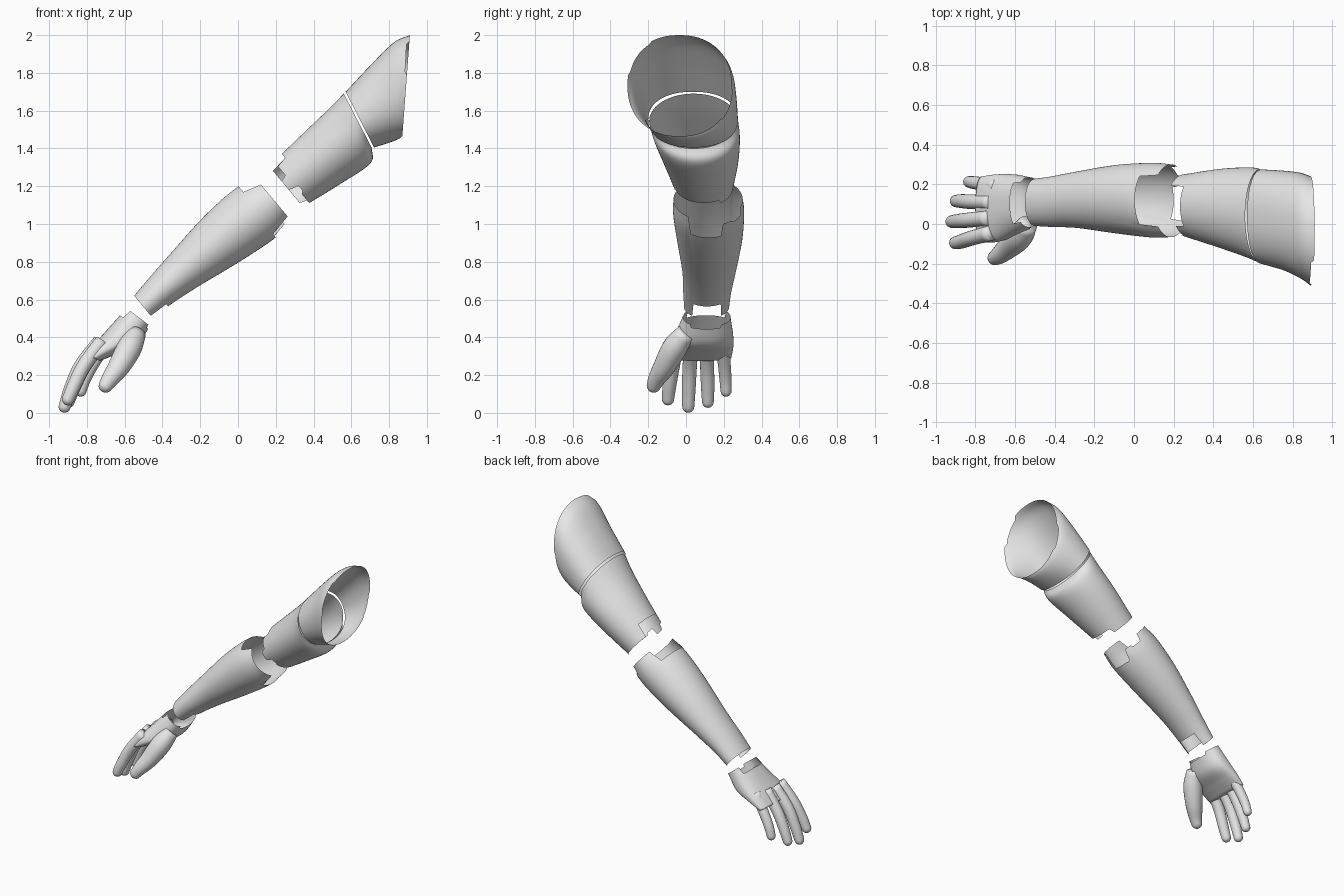
import bpy, bmesh, math
from mathutils import Vector

cube = bpy.data.objects.get("Cube")
if cube:
    bpy.data.objects.remove(cube, do_unlink=True)

grey = bpy.data.materials.new("plain grey")
grey.use_nodes = True
grey.diffuse_color = (0.8, 0.8, 0.8, 1)
grey.node_tree.nodes["Principled BSDF"].inputs["Base Color"].default_value = (0.8, 0.8, 0.8, 1)


def sample(rows, t):
    """Smoothly interpolate rows of numbers at fractional index t."""
    last = len(rows) - 1
    i = min(int(t), last - 1)
    f = t - i
    b, c = Vector(rows[i]), Vector(rows[i + 1])
    a = Vector(rows[i - 1]) if i else 2 * b - c
    d = Vector(rows[i + 2]) if i + 2 <= last else 2 * c - b
    return b + 0.5 * f * (c - a + f * (2 * a - 5 * b + 4 * c - d + f * (3 * (b - c) + d - a)))


def loft(name, rings, cap_end=False, cap_start=False):
    """Skin a list of closed point rings."""
    bm = bmesh.new()
    loops = [[bm.verts.new(p) for p in ring] for ring in rings]
    n = len(loops[0])
    for lo, hi in zip(loops, loops[1:]):
        for k in range(n):
            m = (k + 1) % n
            bm.faces.new((lo[k], lo[m], hi[m], hi[k]))
    if cap_end:
        bm.faces.new(loops[-1])
    if cap_start:
        bm.faces.new(loops[0])
    bmesh.ops.recalc_face_normals(bm, faces=bm.faces)
    for face in bm.faces:
        face.smooth = True
    mesh = bpy.data.meshes.new(name)
    bm.to_mesh(mesh)
    bm.free()
    mesh.materials.append(grey)
    obj = bpy.data.objects.new(name, mesh)
    bpy.context.collection.objects.link(obj)
    return obj


def cut(notches, deg):
    """Depth of the torn edge at an angle, 0 is the upper side, 90 the back."""
    for lo, hi, depth in notches:
        if lo <= deg <= hi or lo <= deg - 360 <= hi:
            return depth
    return 0


def shell(name, rows, start=(), end=(), power=1.0, cap_end=False, sides=72, steps=20):
    """Open sleeve; each row is top x, z, bottom x, z, front y, back y."""
    last = len(rows) - 1
    rings = []
    for j in range(steps + 1):
        ring = []
        for k in range(sides):
            deg = 360 * k / sides
            lo, hi = cut(start, deg), last - cut(end, deg)
            tx, tz, bx, bz, y0, y1 = sample(rows, lo + (hi - lo) * j / steps)
            c, s = (math.copysign(abs(w) ** power, w) for w in
                    (math.cos(math.radians(deg)), math.sin(math.radians(deg))))
            ring.append(((tx + bx + (tx - bx) * c) / 2,
                         (y0 + y1 + (y1 - y0) * s) / 2,
                         (tz + bz + (tz - bz) * c) / 2))
        rings.append(ring)
    return loft(name, rings, cap_end)


def finger(name, rows, sides=20, steps=14):
    """Round-tipped tube through rows of x, y, z, radius."""
    last = len(rows) - 1
    path = [sample(rows, last * j / steps) for j in range(steps + 1)]
    tip = path[-1]
    centre, r = tip.to_3d(), tip[3]
    way = (centre - path[-2].to_3d()).normalized()
    spots = [(p.to_3d(), p[3]) for p in path]
    for deg in (20, 40, 58, 73, 84):
        a = math.radians(deg)
        spots.append((centre + way * r * math.sin(a), r * math.cos(a)))
    rings = []
    for j, (p, rad) in enumerate(spots):
        axis = (spots[min(j + 1, len(spots) - 1)][0] - spots[max(j - 1, 0)][0]).normalized()
        u = axis.cross(Vector((0, 1, 0))).normalized()
        v = axis.cross(u)
        rings.append([p + rad * (u * math.cos(math.tau * k / sides) + v * math.sin(math.tau * k / sides))
                      for k in range(sides)])
    return loft(name, rings, True, True)


# Shoulder cap, open towards the body
shell("shoulder_cap", [
    (.57, 1.70, .72, 1.405, -.20, .275),
    (.72, 1.86, .80, 1.43, -.235, .268),
    (.83, 1.965, .85, 1.45, -.275, .258),
    (.91, 2.0, .87, 1.465, -.31, .24)],
    end=[(285, 325, .2), (95, 125, .25)], power=.9)

# Upper arm, torn at the elbow
shell("upper_arm", [
    (.164, 1.306, .344, 1.091, -.06, .25),
    (.334, 1.469, .547, 1.215, -.12, .278),
    (.468, 1.597, .70, 1.32, -.17, .285),
    (.56, 1.69, .71, 1.40, -.195, .275)],
    start=[(-38, 35, .39), (238, 258, .22), (150, 237, .16), (290, 321, .15)])

# Forearm, torn at elbow and wrist
shell("forearm", [
    (-.55, .62, -.45, .50, -.01, .228),
    (-.47, .715, -.353, .576, -.015, .24),
    (-.356, .845, -.209, .67, -.02, .265),
    (-.18, 1.04, .016, .805, -.048, .298),
    (-.016, 1.186, .20, .929, -.068, .308),
    (.094, 1.241, .28, 1.02, -.066, .30)],
    start=[(145, 215, .85)],
    end=[(-40, 42, .85), (158, 213, 1.0), (115, 135, .5), (136, 157, .35)])

# Palm, open at the wrist
shell("palm", [
    (-.59, .555, -.465, .46, -.015, .235),
    (-.68, .455, -.535, .36, -.06, .25),
    (-.75, .375, -.635, .315, -.09, .25),
    (-.80, .31, -.73, .275, -.095, .24)],
    start=[(-45, 45, .38), (150, 215, .15)], power=.85, cap_end=True)

# Fingers and thumb
finger("index_finger", [(-.72, -.045, .38, .038), (-.815, -.07, .25, .038),
                        (-.87, -.088, .14, .036), (-.90, -.095, .072, .032)])
finger("middle_finger", [(-.73, .03, .38, .038), (-.83, .02, .25, .038),
                         (-.885, .015, .13, .036), (-.918, .012, .033, .032)])
finger("ring_finger", [(-.72, .11, .38, .037), (-.815, .112, .245, .037),
                       (-.87, .115, .13, .035), (-.897, .116, .058, .031)])
finger("little_finger", [(-.69, .19, .38, .036), (-.765, .202, .265, .034),
                         (-.81, .209, .18, .032), (-.832, .212, .115, .029)])
finger("thumb", [(-.535, -.0, .425, .05), (-.575, -.06, .345, .066),
                 (-.63, -.115, .245, .058), (-.677, -.155, .18, .046), (-.70, -.17, .145, .038)])
